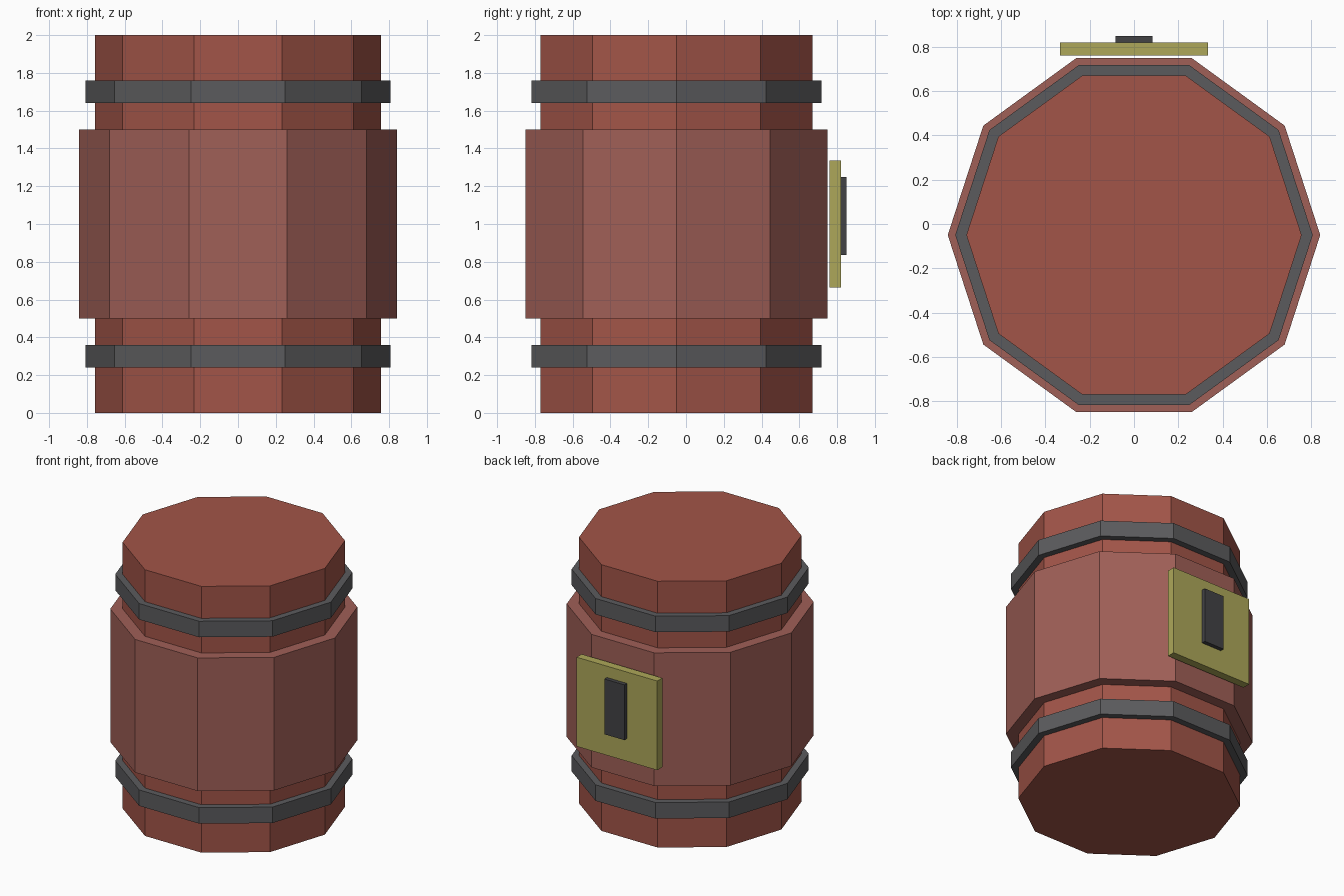
import bpy, bmesh
from math import cos, sin, pi

if "Cube" in bpy.data.objects:
    bpy.data.objects.remove(bpy.data.objects["Cube"])

SIDES = 10
CENTRE_Y = -0.05  # barrel axis, offset so plate + barrel are centred


def material(name, r, g, b):
    m = bpy.data.materials.new(name)
    m.diffuse_color = (r, g, b, 1)
    m.use_nodes = True
    m.node_tree.nodes["Principled BSDF"].inputs["Base Color"].default_value = m.diffuse_color
    return m


def finish(name, bm, mat):
    bmesh.ops.recalc_face_normals(bm, faces=bm.faces)
    mesh = bpy.data.meshes.new(name)
    bm.to_mesh(mesh)
    bm.free()
    mesh.materials.append(mat)
    obj = bpy.data.objects.new(name, mesh)
    bpy.context.collection.objects.link(obj)
    return obj


def prism(name, radius, z0, z1, mat):
    """Upright ten-sided prism with a corner pointing along +x."""
    bm = bmesh.new()
    ring = [bm.verts.new((radius * cos(2 * pi * i / SIDES),
                          CENTRE_Y + radius * sin(2 * pi * i / SIDES), z0))
            for i in range(SIDES)]
    base = bm.faces.new(ring)
    top = bmesh.ops.extrude_face_region(bm, geom=[base], use_keep_orig=True)["geom"]
    for v in top:
        if isinstance(v, bmesh.types.BMVert):
            v.co.z = z1
    return finish(name, bm, mat)


def box(name, x, y, z, mat):
    """Box from (min, max) ranges on each axis."""
    bm = bmesh.new()
    bmesh.ops.create_cube(bm, size=1)
    for v in bm.verts:
        v.co = [r[1] if c > 0 else r[0] for c, r in zip(v.co, (x, y, z))]
    return finish(name, bm, mat)


wood = material("red_wood", 0.36, 0.09, 0.065)
belly_wood = material("belly_wood", 0.35, 0.115, 0.095)
iron = material("iron", 0.105, 0.105, 0.11)
brass = material("brass", 0.42, 0.39, 0.10)
dark = material("dark_metal", 0.055, 0.055, 0.06)

# Barrel body and wider belly
prism("barrel_core", 0.757, 0.0, 2.0, wood)
prism("barrel_belly", 0.841, 0.5, 1.5, belly_wood)

# Iron hoops
for label, z in (("lower", 0.30), ("upper", 1.70)):
    prism(label + "_hoop", 0.807, z - 0.06, z + 0.06, iron)

# Plate with dark strip on the back, standing just clear of the belly
box("back_plate", (-0.335, 0.335), (0.76, 0.82), (0.665, 1.335), brass)
box("plate_strip", (-0.083, 0.083), (0.82, 0.85), (0.835, 1.25), dark)
